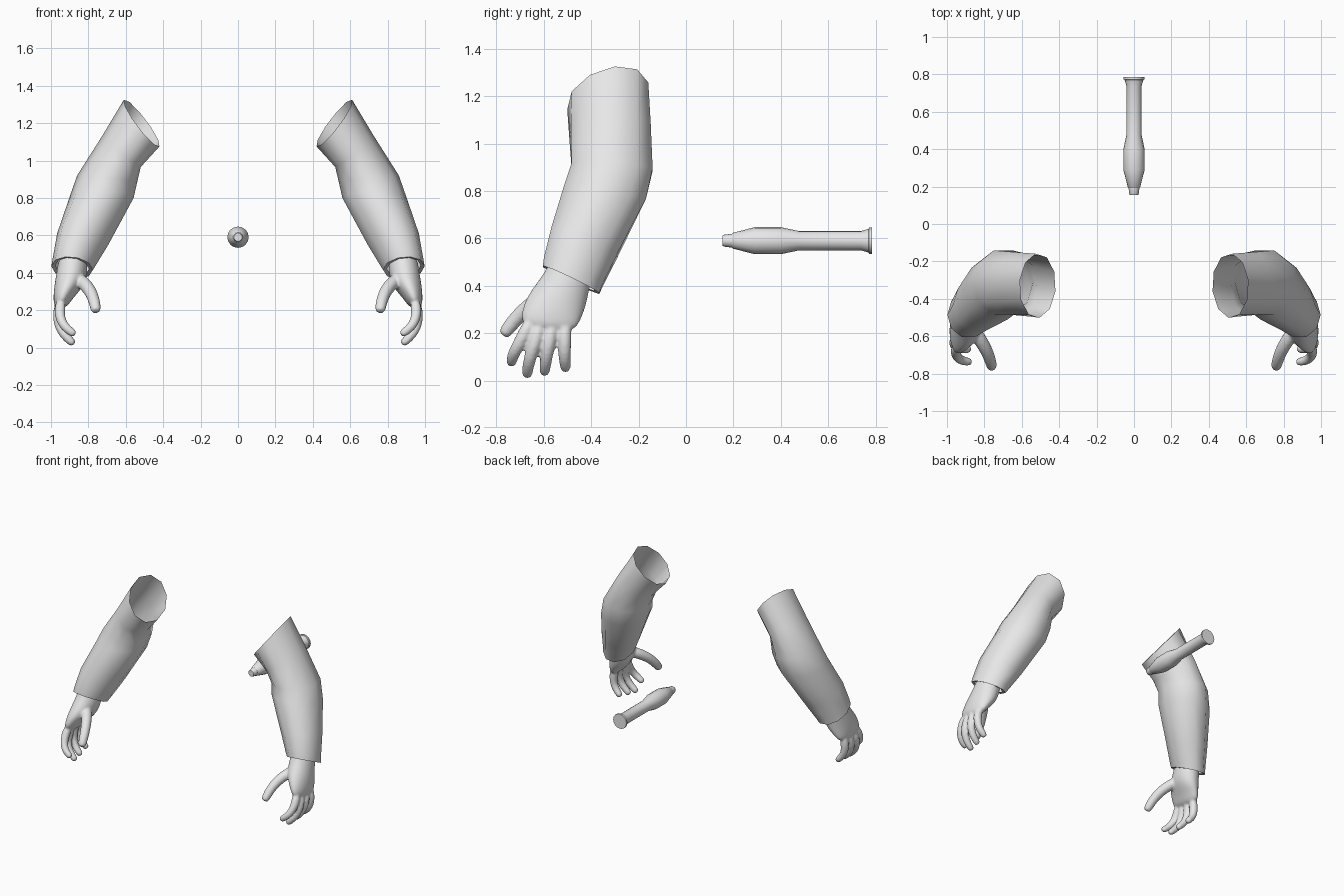
import bpy, bmesh, math
from mathutils import Vector

cube = bpy.data.objects.get("Cube")
if cube:
    bpy.data.objects.remove(cube, do_unlink=True)

grey = bpy.data.materials.new("light grey")
grey.use_nodes = True
grey.diffuse_color = (0.8, 0.8, 0.8, 1)
grey.node_tree.nodes["Principled BSDF"].inputs["Base Color"].default_value = (0.8, 0.8, 0.8, 1)


def loft(bm, rings, sides, capped=True):
    """Skin a tube through rings of (centre, first half axis, second half axis)."""
    loops = []
    for c, a, b in rings:
        angles = [math.tau * i / sides for i in range(sides)]
        loops.append([bm.verts.new(Vector(c) + Vector(a) * math.cos(t) + Vector(b) * math.sin(t))
                      for t in angles])
    faces = []
    for up, low in zip(loops, loops[1:]):
        for i in range(sides):
            j = (i + 1) % sides
            faces.append(bm.faces.new((low[i], low[j], up[j], up[i])))
    if capped:
        faces += [bm.faces.new(loops[0]), bm.faces.new(loops[-1])]
        bmesh.ops.recalc_face_normals(bm, faces=faces)


def digit(bm, points, radius):
    """Tapered finger following a list of joints."""
    pts = [Vector(p) for p in points]
    pts.append(pts[-1] + (pts[-1] - pts[-2]).normalized() * 0.012)
    rings = []
    for i, p in enumerate(pts):
        t = (pts[min(i + 1, len(pts) - 1)] - pts[max(i - 1, 0)]).normalized()
        b = Vector((0, 1, 0))
        b = (b - t * b.dot(t)).normalized()
        r = radius * (1 - 0.09 * i) * (0.7 if i == len(pts) - 1 else 1)
        rings.append((p, b.cross(t) * r, b * r))
    loft(bm, rings, 8)


def finish(name, bm, angle=40):
    mesh = bpy.data.meshes.new(name)
    bm.to_mesh(mesh)
    bm.free()
    mesh.materials.append(grey)
    ob = bpy.data.objects.new(name, mesh)
    bpy.context.collection.objects.link(ob)
    bpy.ops.object.select_all(action='DESELECT')
    ob.select_set(True)
    bpy.context.view_layer.objects.active = ob
    bpy.ops.object.shade_smooth_by_angle(angle=math.radians(angle))
    return ob


# Sleeves: open tubes bent at the elbow, with the cuff turned inward
bm = bmesh.new()
loft(bm, [
    ((0.515, -0.33, 1.20), (0.095, 0.03, 0.125), (-0.02, 0.17, 0.02)),
    ((0.625, -0.32, 1.045), (0.105, 0.01, 0.08), (0, 0.177, 0.01)),
    ((0.70, -0.312, 0.90), (0.16, 0, 0.02), (0, 0.18, -0.01)),
    ((0.73, -0.34, 0.80), (0.172, 0, 0), (0, 0.18, -0.035)),
    ((0.83, -0.43, 0.58), (0.137, 0, 0.03), (0, 0.145, -0.06)),
    ((0.875, -0.475, 0.46), (0.115, 0, 0.02), (0, 0.13, -0.06)),
    ((0.887, -0.485, 0.425), (0.111, 0, 0.01), (0, 0.125, -0.06)),
    ((0.887, -0.487, 0.43), (0.09, 0, 0.01), (0, 0.105, -0.05)),
], 10, capped=False)
sleeves = finish("sleeves", bm, 60)

# Hands: palm, four curled fingers and a thumb fused into one skin
bm = bmesh.new()
loft(bm, [
    ((0.88, -0.475, 0.50), (0.078, 0, 0), (0, 0.088, -0.04)),
    ((0.885, -0.50, 0.42), (0.085, 0, 0), (0, 0.095, -0.04)),
    ((0.90, -0.545, 0.335), (0.085, 0, 0), (0, 0.125, -0.035)),
    ((0.935, -0.572, 0.27), (0.055, 0, 0), (0, 0.13, -0.02)),
    ((0.95, -0.583, 0.21), (0.035, 0, 0), (0, 0.115, -0.01)),
], 12)
fingers = {
    "index": [(0.945, -0.65, 0.26), (0.958, -0.695, 0.17), (0.93, -0.73, 0.11), (0.88, -0.737, 0.075)],
    "middle": [(0.95, -0.61, 0.25), (0.968, -0.645, 0.14), (0.935, -0.665, 0.07), (0.885, -0.67, 0.025)],
    "ring": [(0.95, -0.56, 0.25), (0.968, -0.58, 0.15), (0.94, -0.592, 0.08), (0.893, -0.597, 0.035)],
    "little": [(0.95, -0.51, 0.25), (0.965, -0.513, 0.15), (0.945, -0.512, 0.09), (0.905, -0.508, 0.05)],
}
for joints in fingers.values():
    digit(bm, joints, 0.034)
digit(bm, [(0.87, -0.55, 0.38), (0.80, -0.65, 0.325), (0.77, -0.72, 0.26), (0.76, -0.765, 0.2)], 0.043)
hands = finish("hands", bm)
hands.modifiers.new("round", 'SUBSURF').levels = 2
hands.modifiers["round"].render_levels = 2
fuse = hands.modifiers.new("fuse", 'REMESH')
fuse.mode = 'VOXEL'
fuse.voxel_size = 0.008
fuse.use_smooth_shade = True
soft = hands.modifiers.new("soften", 'SMOOTH')
soft.factor = 0.5
soft.iterations = 4

# Matching arm on the other side
for ob in (sleeves, hands):
    mirror = ob.modifiers.new("mirror", 'MIRROR')
    mirror.use_mirror_merge = False

# Cartridge: turned profile lying along y
profile = [(0.155, 0.022), (0.16, 0.025), (0.193, 0.029), (0.197, 0.033), (0.29, 0.057), (0.40, 0.057),
           (0.475, 0.041), (0.74, 0.041), (0.77, 0.050), (0.773, 0.055), (0.785, 0.055)]
bm = bmesh.new()
loft(bm, [((0, y, 0.59), (r, 0, 0), (0, 0, r)) for y, r in profile], 16)
finish("cartridge", bm, 35)
